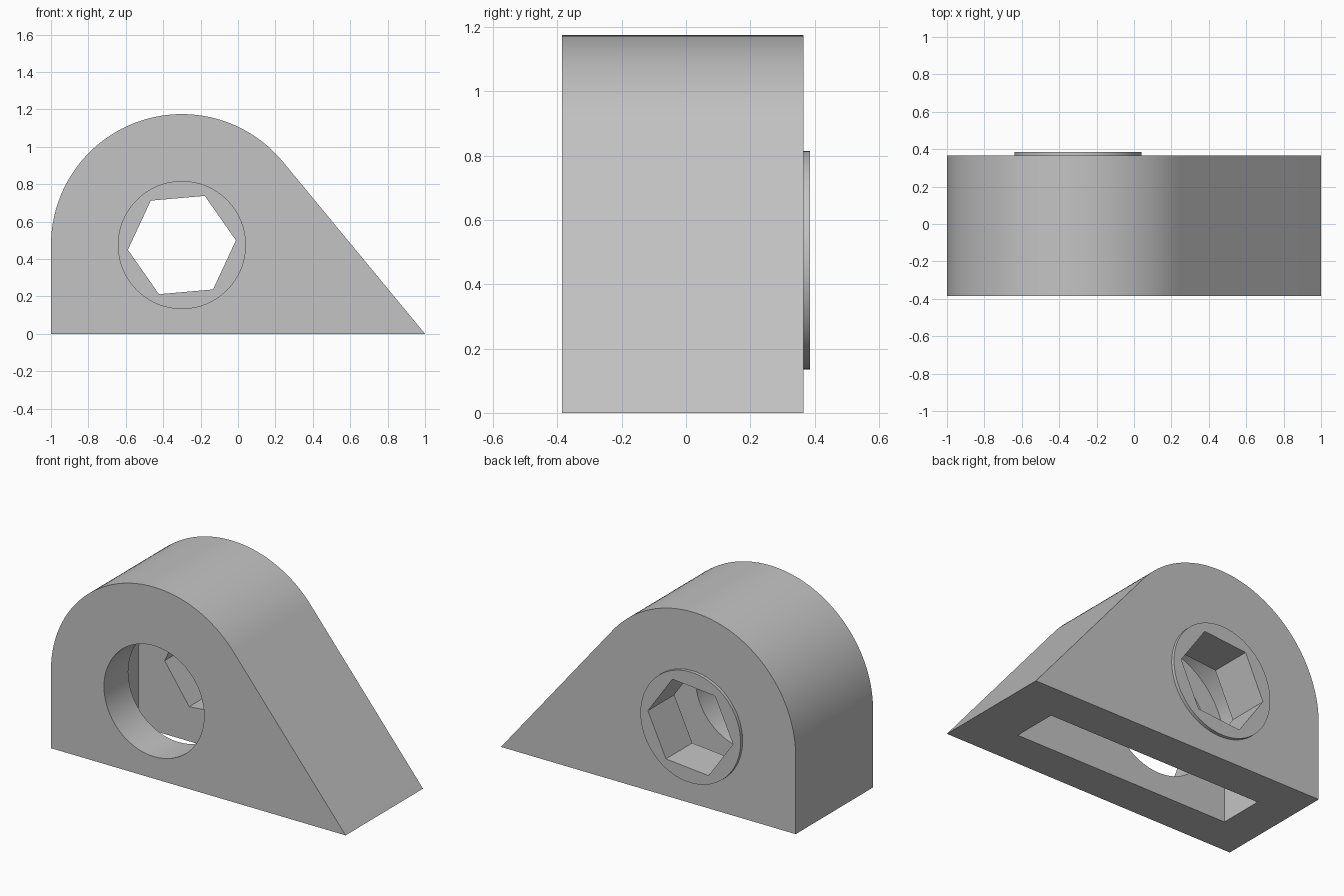
import bpy, bmesh, math

cube = bpy.data.objects.get("Cube")
if cube:
    bpy.data.objects.remove(cube, do_unlink=True)

CX, CZ = -0.3, 0.475            # axis of the round holes and the arc
RADIUS, WALL = 0.7, 0.235
FRONT, BACK, COLLAR_BACK = -0.385, 0.365, 0.385

# Angle where the sloping side leaves the arc, so that it meets the toe at x = 1
TANGENT = (math.atan2(-CZ, 1 - CX)
           + math.acos(RADIUS / math.hypot(1 - CX, CZ)))

grey = bpy.data.materials.new("light grey")
grey.use_nodes = True
colour = (0.55, 0.55, 0.55, 1)
grey.diffuse_color = colour
grey.node_tree.nodes["Principled BSDF"].inputs["Base Color"].default_value = colour


def prism(name, outline, y0, y1):
    """Extrude an x-z outline from y0 to y1."""
    bm = bmesh.new()
    face = bm.faces.new([bm.verts.new((x, y0, z)) for x, z in outline])
    moved = bmesh.ops.extrude_face_region(bm, geom=[face])["geom"]
    verts = [v for v in moved if isinstance(v, bmesh.types.BMVert)]
    bmesh.ops.translate(bm, verts=verts, vec=(0, y1 - y0, 0))
    bmesh.ops.recalc_face_normals(bm, faces=bm.faces)
    mesh = bpy.data.meshes.new(name)
    bm.to_mesh(mesh)
    bm.free()
    mesh.materials.append(grey)
    obj = bpy.data.objects.new(name, mesh)
    bpy.context.collection.objects.link(obj)
    return obj


def polygon(radius, sides, turn=0.0):
    angles = [turn + math.tau * i / sides for i in range(sides)]
    return [(CX + radius * math.cos(a), CZ + radius * math.sin(a)) for a in angles]


def teardrop(radius, floor, steps=56):
    """Upright side, arc over the top, then a straight slope to the floor."""
    angles = [math.pi + (TANGENT - math.pi) * i / steps for i in range(steps + 1)]
    arc = [(CX + radius * math.cos(a), CZ + radius * math.sin(a)) for a in angles]
    toe = CX + (radius - (floor - CZ) * math.sin(TANGENT)) / math.cos(TANGENT)
    return [(CX - radius, floor)] + arc + [(toe, floor)]


def combine(target, tool, operation):
    mod = target.modifiers.new(tool.name, "BOOLEAN")
    mod.operation, mod.solver, mod.object = operation, "EXACT", tool
    bpy.context.view_layer.objects.active = target
    bpy.ops.object.modifier_apply(modifier=mod.name)
    bpy.data.objects.remove(tool, do_unlink=True)


# Solid housing with a raised collar on the back
housing = prism("housing", teardrop(RADIUS, 0), FRONT, BACK)
combine(housing, prism("collar", polygon(0.34, 64), BACK - 0.1, COLLAR_BACK), "UNION")

# Hollow open at the bottom, round front hole, hexagonal back hole
cutters = [
    prism("hollow", teardrop(RADIUS - WALL, -0.1), FRONT + WALL, BACK - WALL),
    prism("round_hole", polygon(0.34, 64), FRONT - 0.1, 0),
    prism("hex_hole", polygon(0.29, 6, math.radians(5)), 0, COLLAR_BACK + 0.1),
]
for cutter in cutters:
    combine(housing, cutter, "DIFFERENCE")

bpy.ops.object.select_all(action="DESELECT")
housing.select_set(True)
bpy.context.view_layer.objects.active = housing
bpy.ops.object.shade_smooth_by_angle(angle=math.radians(25))
